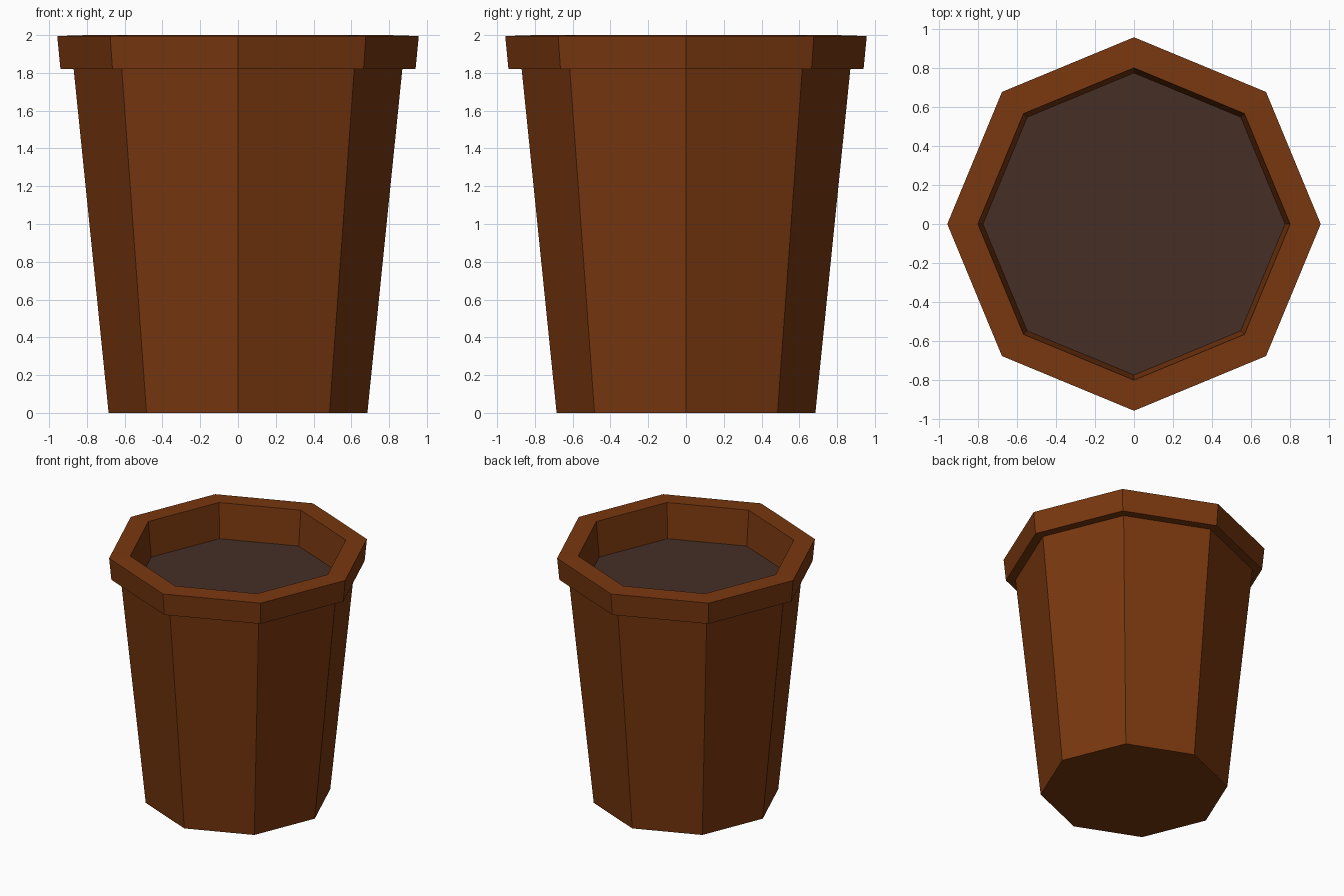
import bpy, bmesh, math

if "Cube" in bpy.data.objects:
    bpy.data.objects.remove(bpy.data.objects["Cube"])

SIDES = 8

def material(name, rgb):
    m = bpy.data.materials.new(name)
    m.diffuse_color = (*rgb, 1)
    m.use_nodes = True
    m.node_tree.nodes["Principled BSDF"].inputs["Base Color"].default_value = m.diffuse_color
    return m

def lathe(name, profile, mat, cap_first=False, cap_last=False):
    """Sweep (radius, z) points around z in flat octagonal steps."""
    bm = bmesh.new()
    rings = []
    for r, z in profile:
        rings.append([bm.verts.new((r * math.cos(math.tau * i / SIDES),
                                    r * math.sin(math.tau * i / SIDES), z))
                      for i in range(SIDES)])
    for a, b in zip(rings, rings[1:]):
        for i in range(SIDES):
            j = (i + 1) % SIDES
            bm.faces.new((a[i], a[j], b[j], b[i]))
    if cap_first:
        bm.faces.new(rings[0][::-1])
    if cap_last:
        bm.faces.new(rings[-1])
    me = bpy.data.meshes.new(name)
    bm.to_mesh(me)
    bm.free()
    me.materials.append(mat)
    ob = bpy.data.objects.new(name, me)
    bpy.context.collection.objects.link(ob)
    return ob

clay = material("brown clay", (0.19, 0.039, 0.005))
earth = material("dark soil", (0.058, 0.028, 0.019))

# Pot: closed base, tapered wall, overhanging rim, inner wall down to the soil
lathe("pot", [(0.685, 0), (0.87, 1.82), (0.94, 1.82), (0.957, 1.995),
              (0.80, 2.0), (0.774, 1.72)], clay, cap_first=True)

# Soil: flat octagonal surface inside the rim
lathe("soil", [(0.774, 1.72)], earth, cap_last=True)
